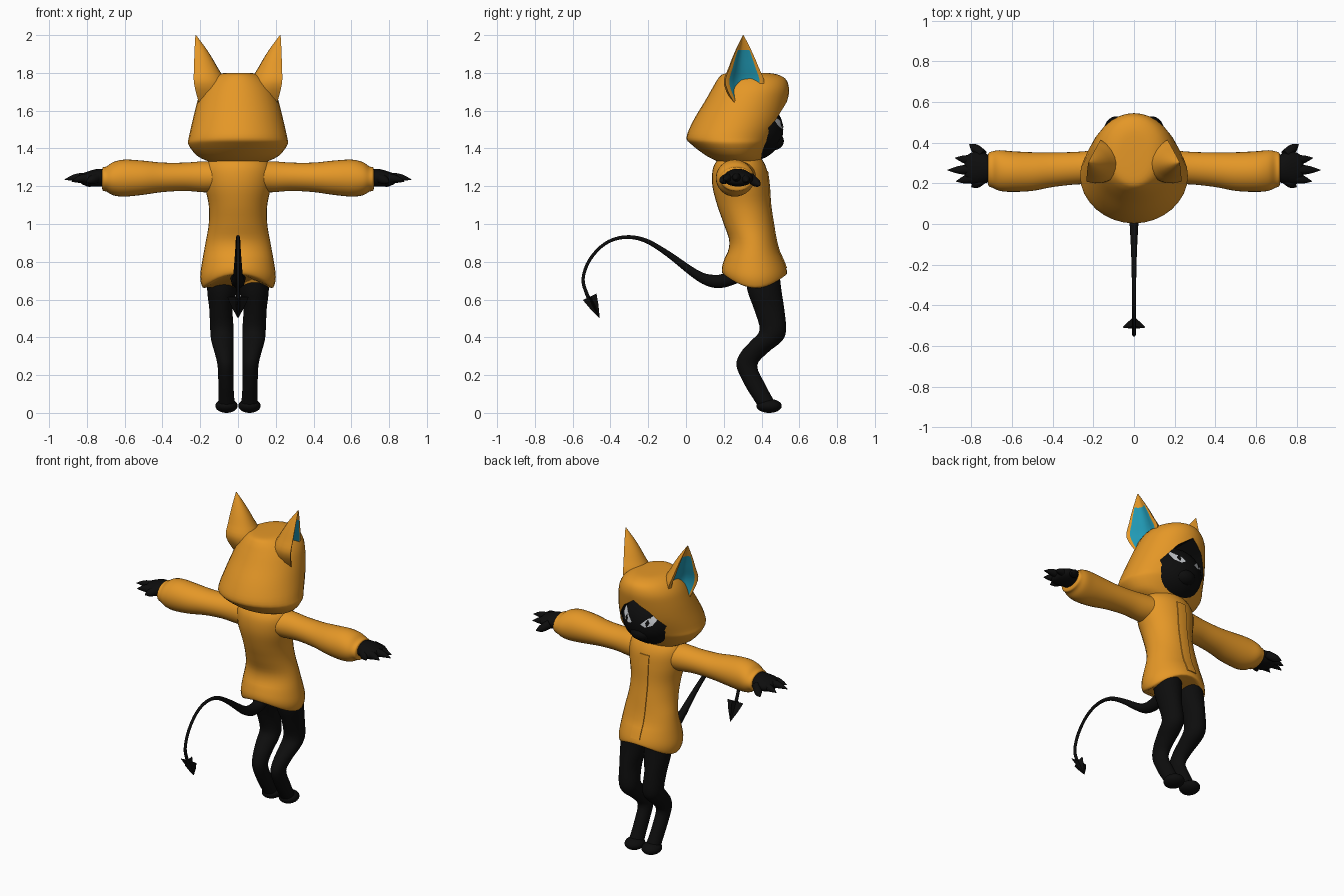
import bpy, bmesh
from math import sin, cos, pi, sqrt, radians
from mathutils import Vector

cube = bpy.data.objects.get("Cube")
if cube:
    bpy.data.objects.remove(cube, do_unlink=True)


def material(name, rgb):
    m = bpy.data.materials.new(name)
    m.use_nodes = True
    m.diffuse_color = (*rgb, 1)
    m.node_tree.nodes["Principled BSDF"].inputs["Base Color"].default_value = (*rgb, 1)
    return m


ORANGE = material("orange cloth", (0.78, 0.31, 0.02))
BLACK = material("black fur", (0.004, 0.004, 0.004))
TEAL = material("teal ear lining", (0.015, 0.32, 0.46))
GREY = material("pale grey eye", (0.55, 0.57, 0.6))
SIDES = (("left", 1), ("right", -1))


def finish(name, bm, *mats, angle=50):
    """Turn a bmesh into a smooth-shaded object."""
    bmesh.ops.recalc_face_normals(bm, faces=bm.faces)
    me = bpy.data.meshes.new(name)
    bm.to_mesh(me)
    bm.free()
    for m in mats:
        me.materials.append(m)
    me.polygons.foreach_set("use_smooth", [True] * len(me.polygons))
    me.set_sharp_from_angle(angle=radians(angle))
    ob = bpy.data.objects.new(name, me)
    bpy.context.scene.collection.objects.link(ob)
    return ob


def smooth_rows(rows, steps=4):
    """Catmull-Rom interpolation through tuples."""
    out = []
    for i in range(len(rows) - 1):
        a, b, c, d = (rows[max(0, min(len(rows) - 1, i + k))] for k in (-1, 0, 1, 2))
        for s in range(steps):
            t = s / steps
            out.append([q + t / 2 * (r - p + t * (2 * p - 5 * q + 4 * r - e
                        + t * (3 * (q - r) + e - p)))
                        for p, q, r, e in zip(a, b, c, d)])
    return out + [list(rows[-1])]


def skin(bm, rings, caps=True):
    loops = [[bm.verts.new(p) for p in ring] for ring in rings]
    for lo, hi in zip(loops, loops[1:]):
        n = len(lo)
        for i in range(n):
            bm.faces.new((lo[i], lo[(i + 1) % n], hi[(i + 1) % n], hi[i]))
    if caps:
        bm.faces.new(loops[0])
        bm.faces.new(loops[-1])


def loft(name, rows, mat, axis="z", flip=1, warp=None, n=32):
    """Rows are (position, centre 1, centre 2, radius 1, radius 2)."""
    rings = []
    for p, c1, c2, r1, r2 in smooth_rows(rows):
        ring = []
        for k in range(n):
            u, v = c1 + r1 * cos(2 * pi * k / n), c2 + r2 * sin(2 * pi * k / n)
            x, y, z = (u, v, p) if axis == "z" else (p, u, v)
            if warp:
                z = warp(z, sin(2 * pi * k / n))
            ring.append((flip * x, y, z))
        rings.append(ring)
    bm = bmesh.new()
    skin(bm, rings)
    return finish(name, bm, mat)


def span(z, back, front, half):
    """Horizontal ring from its back, front and half width."""
    return (z, 0, (back + front) / 2, half, (front - back) / 2)


def tube(name, points, mat):
    """Round tube through (x, y, z, radius) points."""
    cu = bpy.data.curves.new(name, "CURVE")
    cu.dimensions = "3D"
    cu.bevel_depth, cu.bevel_resolution, cu.use_fill_caps = 1, 3, True
    pts = smooth_rows(points)
    sp = cu.splines.new("POLY")
    sp.points.add(len(pts) - 1)
    for q, (x, y, z, r) in zip(sp.points, pts):
        q.co, q.radius = (x, y, z, 1), max(r, 0.001)
    tmp = bpy.data.objects.new(name, cu)
    bm = bmesh.new()
    bm.from_mesh(tmp.to_mesh())
    tmp.to_mesh_clear()
    bpy.data.objects.remove(tmp)
    return finish(name, bm, mat)


def ball(name, centre, radii, mat):
    bm = bmesh.new()
    bmesh.ops.create_uvsphere(bm, u_segments=28, v_segments=18, radius=1)
    for v in bm.verts:
        v.co = Vector(c + r * k for c, r, k in zip(centre, radii, v.co))
    return finish(name, bm, mat)


# Jacket body with a wavy hem
body = [span(.66, .225, .515, .175), span(.67, .195, .535, .19), span(.72, .19, .53, .2),
        span(.8, .205, .51, .19), span(.9, .23, .48, .172), span(1.0, .2, .462, .155),
        span(1.1, .165, .447, .155), span(1.2, .14, .44, .175),
        span(1.28, .14, .43, .18), span(1.33, .16, .41, .16), span(1.37, .2, .38, .11)]


def hem(z, s):
    return z + 0.07 * s * s * max(0, min(1, (0.85 - z) / 0.19))


loft("jacket_body", body, ORANGE, warp=hem)

# Overlapping front placket
bm = bmesh.new()
strips = []
for z, cx, cy, rx, ry in smooth_rows(body[2:9]):
    xs = (-.035, -.015, .01, .03)
    front = [(x, cy + ry * sqrt(1 - (x / rx) ** 2) + .005, hem(z, 1)) for x in xs]
    strips.append(front + [(x, y - .02, h) for x, y, h in reversed(front)])
skin(bm, strips)
finish("front_placket", bm, ORANGE, angle=30)

# Hood, cut open around the face
hood = loft("hood", [span(1.325, .18, .39, .14), span(1.36, .11, .41, .215),
                     span(1.42, .03, .45, .262), span(1.46, .003, .475, .26),
                     span(1.55, .04, .515, .24), span(1.65, .1, .538, .215),
                     span(1.72, .14, .545, .19), span(1.77, .17, .525, .15),
                     span(1.795, .2, .47, .1), span(1.8, .27, .4, .04)], ORANGE)
outline = [(0, 1.675), (.09, 1.61), (.165, 1.51), (.12, 1.41), (.03, 1.35)]
outline += [(-x, z) for x, z in reversed(outline[1:])]
bm = bmesh.new()
skin(bm, [[(x, y, z) for x, z in outline] for y in (.33, .8)])
cutter = finish("hood_cutter", bm, BLACK)
cutter.hide_render = True
cut = hood.modifiers.new("face_opening", "BOOLEAN")
cut.object, cut.solver, cut.material_mode = cutter, "EXACT", "TRANSFER"
bpy.context.view_layer.update()
opened = bpy.data.meshes.new_from_object(hood.evaluated_get(bpy.context.evaluated_depsgraph_get()))
hood.modifiers.clear()
hood.data = opened
opened.set_sharp_from_angle(angle=radians(40))
bpy.data.objects.remove(cutter, do_unlink=True)

# Head
HC, HR = (0, .33, 1.5), (.19, .185, .17)
ball("head", HC, HR, BLACK)
ball("muzzle", (0, .46, 1.44), (.07, .058, .05), BLACK)


def face_patch(name, shape, mat, lift):
    """Thin patch following the head surface."""
    mid = [sum(c) / len(shape) for c in zip(*shape)]
    bm = bmesh.new()
    vs = []
    for x, z in [mid] + shape:
        y = HC[1] + HR[1] * sqrt(1 - (x / HR[0]) ** 2 - ((z - HC[2]) / HR[2]) ** 2)
        vs.append(bm.verts.new((x, y + lift, z)))
    ring = vs[1:]
    for a, b in zip(ring, ring[1:] + ring[:1]):
        bm.faces.new((vs[0], a, b))
    ob = finish(name, bm, mat)
    if sum(p.normal.y for p in ob.data.polygons) < 0:
        ob.data.flip_normals()


for side, s in SIDES:
    # Eyes
    face_patch(side + "_eye", [(s * x, z) for x, z in
               ((.03, 1.515), (.06, 1.545), (.115, 1.585), (.12, 1.55), (.1, 1.515), (.06, 1.5))],
               GREY, .005)
    face_patch(side + "_pupil", [(s * x, z) for x, z in
               ((.07, 1.505), (.062, 1.53), (.075, 1.553), (.088, 1.53))], BLACK, .009)

    # Ear: rounded back, hollow lined front facing outward
    out, along = Vector((.95 * s, .32, 0)), Vector((-.32 * s, .95, 0))
    bm = bmesh.new()
    rings = []
    for z, w, d in smooth_rows([(1.62, .05, .11), (1.74, .108, .135), (1.83, .08, .1),
                                (1.92, .042, .055), (2.0, .002, .003)]):
        t = (z - 1.62) / .38
        mid = Vector((s * (.185 + .04 * t), .315 - .012 * t, z))
        shape = [(cos(pi + pi * k / 10), sin(pi + pi * k / 10)) for k in range(11)]
        shape += [(.78, -.02), (.45, -.3), (0, -.4), (-.45, -.3), (-.78, -.02)]
        rings.append([mid + along * a * w + out * b * d for a, b in shape])
    skin(bm, rings)
    for f in bm.faces:
        cols = [v.index for v in f.verts]
    bm.verts.index_update()
    for f in bm.faces:
        z = f.calc_center_median().z
        inner = all(v.index % len(shape) >= 11 for v in f.verts)
        f.material_index = int(inner and z < 1.92)
    finish(side + "_ear", bm, ORANGE, TEAL)

    # Sleeve with a gathered cuff
    loft(side + "_sleeve", [(.08, .28, 1.25, .1, .08), (.18, .28, 1.25, .085, .082),
                            (.28, .275, 1.25, .08, .075), (.4, .267, 1.247, .085, .078),
                            (.5, .258, 1.245, .095, .09), (.6, .258, 1.243, .1, .098),
                            (.66, .263, 1.24, .1, .088), (.695, .268, 1.238, .09, .067),
                            (.715, .268, 1.238, .082, .062), (.72, .268, 1.238, .06, .045)],
         ORANGE, axis="x", flip=s)

    # Hand with clawed fingers
    loft(side + "_hand", [(.68, .268, 1.245, .055, .045), (.74, .275, 1.245, .075, .047),
                          (.79, .275, 1.24, .08, .04), (.825, .272, 1.238, .06, .028),
                          (.835, .272, 1.238, .02, .01)], BLACK, axis="x", flip=s, n=20)
    tips = {"thumb": (.81, .392, 1.205), "index_finger": (.88, .325, 1.225),
            "middle_finger": (.917, .265, 1.235), "ring_finger": (.875, .21, 1.23),
            "little_finger": (.8, .182, 1.22)}
    for name, (x, y, z) in tips.items():
        bx, by = .745, .275 + (y - .275) * .55
        tube(f"{side}_{name}", [(s * bx, by, 1.245, .026),
                                (s * (bx + (x - bx) * .6), by + (y - by) * .65, z + .012, .022),
                                (s * x, y, z, .002)], BLACK)

    # Leg with a backward-bent ankle, and paw
    loft(side + "_leg", [(.03, .06 * s, .435, .045, .05), (.08, .062 * s, .405, .042, .052),
                         (.15, .064 * s, .365, .04, .055), (.25, .066 * s, .322, .042, .055),
                         (.32, .074 * s, .362, .05, .072), (.38, .082 * s, .425, .059, .082),
                         (.44, .085 * s, .46, .062, .07), (.55, .09 * s, .44, .062, .08),
                         (.65, .085 * s, .415, .078, .09), (.78, .08 * s, .4, .08, .09)], BLACK)
    ball(side + "_paw", (.061 * s, .44, .037), (.059, .067, .037), BLACK)

# Tail curving up, back and down
tube("tail", [(0, .3, .74, .04), (0, .2, .7, .038), (0, .13, .7, .034), (0, .05, .735, .025),
              (0, -.1, .845, .016), (0, -.22, .915, .012), (0, -.33, .93, .01),
              (0, -.43, .895, .009), (0, -.51, .81, .009), (0, -.545, .71, .009),
              (0, -.525, .63, .01), (0, -.5, .58, .012)], BLACK)

# Four-finned tail spade
axis = Vector((0, .42, -.9)).normalized()
fin_x, fin_y = Vector((1, 0, 0)), Vector((0, .9, .42)).normalized()
bm = bmesh.new()
root = Vector((0, -.508, .61))
rings = []
for dist, wide, thin in ((0, .008, .008), (-.005, .057, .012), (.05, .036, .014), (.118, .002, .001)):
    rings.append([root + axis * dist + (fin_x * cos(k * pi / 4) + fin_y * sin(k * pi / 4) * .7)
                  * (thin if k % 2 else wide) for k in range(8)])
skin(bm, rings)
finish("tail_spade", bm, BLACK, angle=30)
